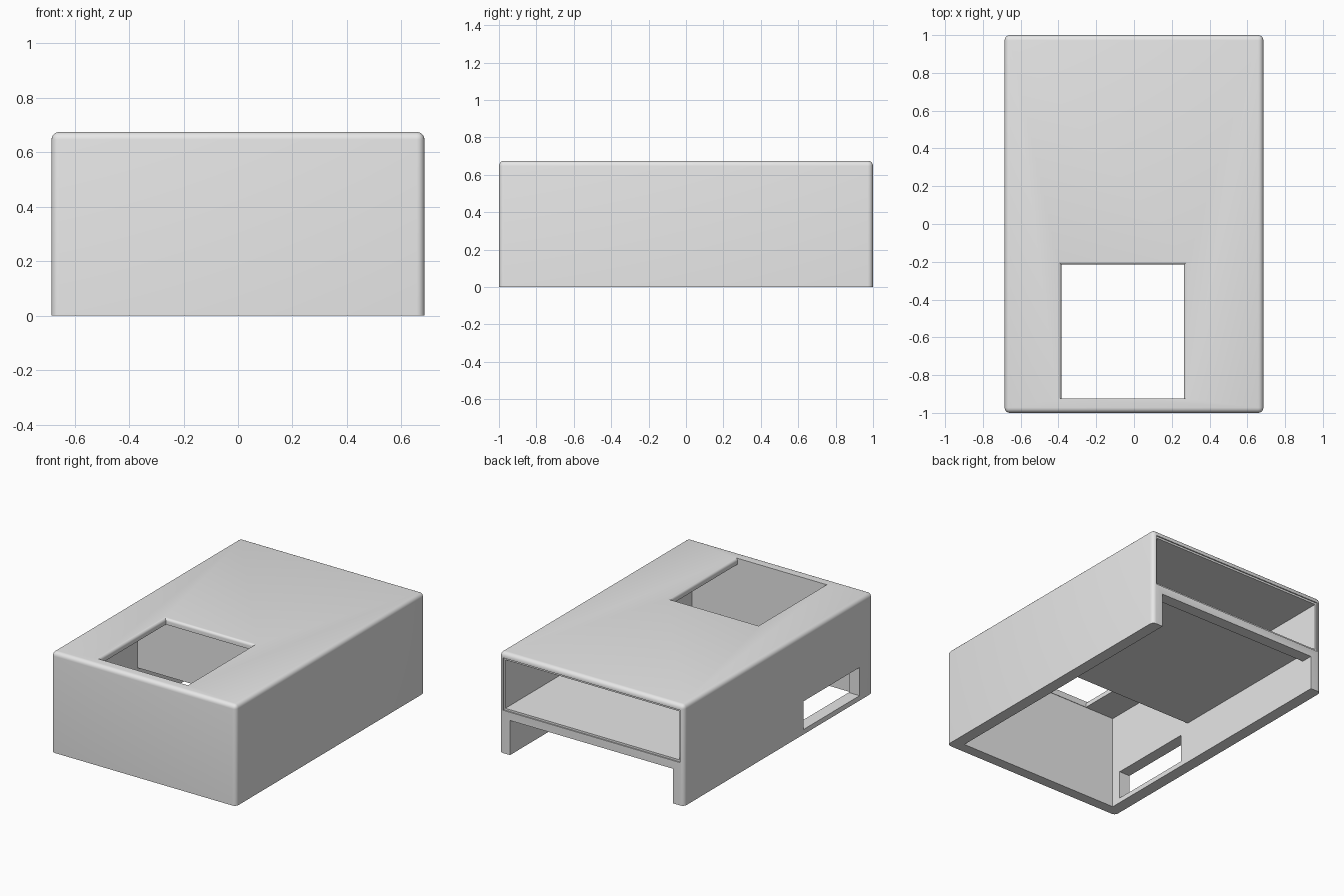
import bpy, bmesh, math

if "Cube" in bpy.data.objects:
    bpy.data.objects.remove(bpy.data.objects["Cube"], do_unlink=True)

W, L, TOP = 0.685, 1.0, 0.675      # half width, half length, height
INNER = 0.605                      # half width of the lower cavity
ROUND, RIM = 0.028, 0.018          # radii of the outer edges and the hatch rim

grey = bpy.data.materials.new("plain_grey")
grey.use_nodes = True
grey.diffuse_color = (0.8, 0.8, 0.8, 1)
grey.node_tree.nodes["Principled BSDF"].inputs["Base Color"].default_value = (0.8, 0.8, 0.8, 1)


def loft(name, rings, bevel=0):
    """Closed solid through matching rings of points."""
    bm = bmesh.new()
    loops = [[bm.verts.new(p) for p in ring] for ring in rings]
    n = len(loops[0])
    for a, b in zip(loops, loops[1:]):
        for i in range(n):
            j = (i + 1) % n
            bm.faces.new((a[i], a[j], b[j], b[i]))
    bm.faces.new(loops[0][::-1])
    bm.faces.new(loops[-1])
    bmesh.ops.recalc_face_normals(bm, faces=bm.faces)
    if bevel:                      # every edge except those on the base
        edges = [e for e in bm.edges if max(v.co.z for v in e.verts) > 0.01]
        bmesh.ops.bevel(bm, geom=edges, offset=bevel, segments=5,
                        profile=0.5, affect='EDGES')
        bmesh.ops.recalc_face_normals(bm, faces=bm.faces)
    mesh = bpy.data.meshes.new(name)
    bm.to_mesh(mesh)
    bm.free()
    mesh.materials.append(grey)
    obj = bpy.data.objects.new(name, mesh)
    bpy.context.collection.objects.link(obj)
    return obj


def rect(x0, x1, y0, y1, z):
    return [(x0, y0, z), (x1, y0, z), (x1, y1, z), (x0, y1, z)]


def box(name, x0, x1, y0, y1, z0, z1, bevel=0):
    return loft(name, [rect(x0, x1, y0, y1, z) for z in (z0, z1)], bevel)


# Outer block, rounded on the top and upright edges
case = box("case", -W, W, -L, L, 0, TOP, ROUND)

# Open underside: tall front bay, low space beneath the shelf, rear notch
side = [(-0.928, -0.1), (-0.928, 0.635), (-0.2, 0.635), (-0.2, 0.28),
        (0.92, 0.28), (0.92, 0.232), (1.1, 0.232), (1.1, -0.1)]
underside = loft("underside_cutter", [[(x, y, z) for y, z in side] for x in (-INNER, INNER)])

# Rear pocket above the shelf, with a shallow rebate around its mouth
pocket = box("pocket_cutter", -0.645, 0.645, -0.15, 1.1, 0.3, 0.625)
rebate = box("rebate_cutter", -0.657, 0.657, 0.992, 1.1, 0.287, 0.638)

# Top hatch, flared in an arc to round three sides of its rim
hx0, hx1, hy0, hy1 = -0.385, 0.265, -0.925, -0.215
steps = [(0, 0.5)]
for k in range(6):
    a = math.radians(18 * k)
    steps.append((RIM * (1 - math.cos(a)), TOP - RIM + RIM * math.sin(a)))
steps.append((RIM, TOP + 0.1))
hatch = loft("hatch_cutter", [rect(hx0 - o, hx1 + o, hy0, hy1 + o, z) for o, z in steps])

# Window in one side wall
window = box("window_cutter", -0.8, -0.5, -0.86, -0.265, 0.033, 0.222)

# Cut the openings and discard the cutters
bpy.context.view_layer.objects.active = case
for cutter in (underside, pocket, rebate, hatch, window):
    cutter.hide_render = True
    mod = case.modifiers.new(cutter.name, 'BOOLEAN')
    mod.operation = 'DIFFERENCE'
    mod.solver = 'EXACT'
    mod.object = cutter
    bpy.ops.object.modifier_apply(modifier=mod.name)
    bpy.data.objects.remove(cutter, do_unlink=True)

# Smooth the rounded edges, keep the corners crisp
for obj in bpy.context.selected_objects:
    obj.select_set(False)
case.select_set(True)
bpy.ops.object.shade_smooth_by_angle(angle=math.radians(30))
